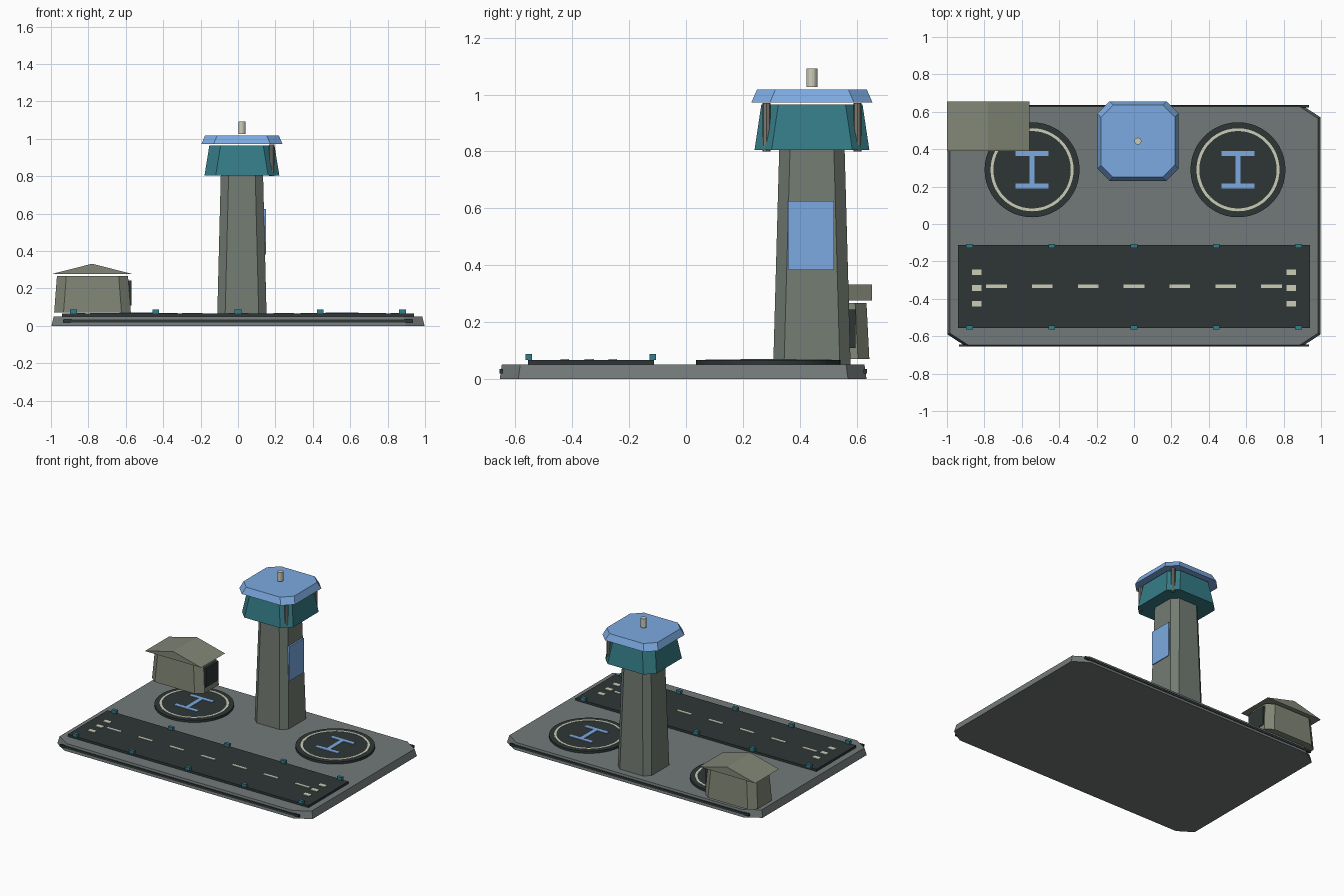
import bpy, bmesh, math

if "Cube" in bpy.data.objects:
    bpy.data.objects.remove(bpy.data.objects["Cube"])

PALETTE = {
    "concrete": (0.17, 0.19, 0.19), "asphalt": (0.028, 0.037, 0.037),
    "paint": (0.60, 0.61, 0.47), "sky_blue": (0.20, 0.40, 0.75),
    "teal": (0.035, 0.20, 0.24), "tower_stone": (0.17, 0.20, 0.17),
    "shed_stone": (0.22, 0.24, 0.18), "post_metal": (0.20, 0.19, 0.16),
}
MATS = {}
for key, rgb in PALETTE.items():
    MATS[key] = bpy.data.materials.new(key)
    MATS[key].diffuse_color = (*rgb, 1)


def finish(name, bm, mat):
    bmesh.ops.recalc_face_normals(bm, faces=bm.faces)
    me = bpy.data.meshes.new(name)
    bm.to_mesh(me)
    bm.free()
    me.materials.append(MATS[mat])
    ob = bpy.data.objects.new(name, me)
    bpy.context.collection.objects.link(ob)
    return ob


def loft(name, rings, mat):
    """Solid through a stack of equal-length rings, capped at both ends."""
    bm = bmesh.new()
    rows = [[bm.verts.new(p) for p in r] for r in rings]
    n = len(rows[0])
    for a, b in zip(rows, rows[1:]):
        for i in range(n):
            j = (i + 1) % n
            bm.faces.new((a[i], a[j], b[j], b[i]))
    bm.faces.new(rows[0][::-1])
    bm.faces.new(rows[-1])
    return finish(name, bm, mat)


def cut_rect(cx, cy, hx, hy, kx, ky, z):
    """Rectangle with cut corners."""
    q = [(hx, hy - ky), (hx - kx, hy)]
    pts = q + [(-x, y) for x, y in q[::-1]]
    pts += [(-x, -y) for x, y in pts]
    return [(cx + x, cy + y, z) for x, y in pts]


def block(name, c, z0, z1, low, high, cut, mat):
    """Tapered cut-corner block from low to high half sizes."""
    return loft(name, [cut_rect(*c, *low, *cut, z0), cut_rect(*c, *high, *cut, z1)], mat)


def box(name, x0, x1, y0, y1, z0, z1, mat):
    return loft(name, [[(x0, y0, z), (x1, y0, z), (x1, y1, z), (x0, y1, z)]
                       for z in (z0, z1)], mat)


def cbox(name, x, y, sx, sy, z0, z1, mat):
    return box(name, x - sx / 2, x + sx / 2, y - sy / 2, y + sy / 2, z0, z1, mat)


def cylinder(name, x, y, r, z0, z1, n, mat):
    return loft(name, [[(x + r * math.cos(math.tau * i / n), y + r * math.sin(math.tau * i / n), z)
                        for i in range(n)] for z in (z0, z1)], mat)


def flat_ring(name, x, y, r0, r1, z0, z1, n, mat):
    bm = bmesh.new()
    rows = [[bm.verts.new((x + r * math.cos(math.tau * i / n), y + r * math.sin(math.tau * i / n), z))
             for i in range(n)] for r, z in ((r0, z0), (r1, z0), (r1, z1), (r0, z1))]
    for k in range(4):
        a, b = rows[k], rows[(k + 1) % 4]
        for i in range(n):
            j = (i + 1) % n
            bm.faces.new((a[i], a[j], b[j], b[i]))
    return finish(name, bm, mat)


# Base slab with dark trim along front and back
block("base_slab", (0, -0.01), 0, 0.05, (0.998, 0.645), (0.985, 0.638), (0.1, 0.065), "concrete")
for name, y in (("front_trim", -0.65), ("back_trim", 0.63)):
    cbox(name, 0, y, 1.87, 0.012, 0.018, 0.034, "asphalt")

# Runway with centre dashes, threshold marks and edge lights
box("runway", -0.94, 0.94, -0.556, -0.112, 0.05, 0.066, "asphalt")
for i in range(-3, 4):
    cbox("centre_dash", i * 0.245, -0.332, 0.11, 0.018, 0.064, 0.069, "paint")
for s in (-1, 1):
    for y in (-0.257, -0.342, -0.427):
        cbox("threshold_mark", s * 0.84, y, 0.05, 0.03, 0.064, 0.069, "paint")
for i in range(-2, 3):
    for y in (-0.553, -0.117):
        cbox("runway_light", i * 0.44, y, 0.036, 0.022, 0.066, 0.087, "teal")

# Two landing pads
for x in (-0.545, 0.556):
    y = 0.29
    cylinder("landing_pad", x, y, 0.254, 0.05, 0.066, 48, "asphalt")
    flat_ring("pad_ring", x, y, 0.207, 0.222, 0.064, 0.068, 48, "paint")
    for s in (-1, 1):
        cbox("pad_mark_bar", x, y + s * 0.086, 0.176, 0.026, 0.064, 0.070, "sky_blue")
    cbox("pad_mark_stem", x, y, 0.028, 0.15, 0.064, 0.070, "sky_blue")

# Control tower: shaft, side panel, cabin, corner posts, roof, mast
C = (0.021, 0.443)
block("tower_shaft", C, 0.05, 0.81, (0.132, 0.136), (0.113, 0.115), (0.042, 0.038), "tower_stone")
box("tower_panel", 0.125, 0.150, 0.358, 0.52, 0.382, 0.625, "sky_blue")
block("tower_cabin", C, 0.805, 0.965, (0.2, 0.202), (0.174, 0.178), (0.06, 0.06), "teal")
for s in (-1, 1):
    cylinder("cabin_post", C[0] + 0.16, C[1] + s * 0.16, 0.014, 0.8, 0.97, 8, "post_metal")
block("tower_roof", C, 0.972, 1.018, (0.217, 0.213), (0.197, 0.193), (0.065, 0.065), "sky_blue")
cylinder("roof_mast", *C, 0.019, 1.027, 1.092, 12, "paint")

# Shed with gable roof and side door
S = (-0.778, 0.525)
block("shed_body", S, 0.07, 0.267, (0.205, 0.12), (0.19, 0.11), (0.05, 0.04), "shed_stone")
box("shed_door", -0.6, -0.570, 0.455, 0.596, 0.108, 0.243, "asphalt")
loft("shed_roof", [[(-1.0, y, 0.276), (-0.56, y, 0.276), (-0.78, y, 0.332)]
                   for y in (0.39, 0.655)], "shed_stone")

for m in bpy.data.materials:
    if m.users and not m.is_grease_pencil:
        m.use_nodes = True
        m.node_tree.nodes["Principled BSDF"].inputs["Base Color"].default_value = m.diffuse_color
